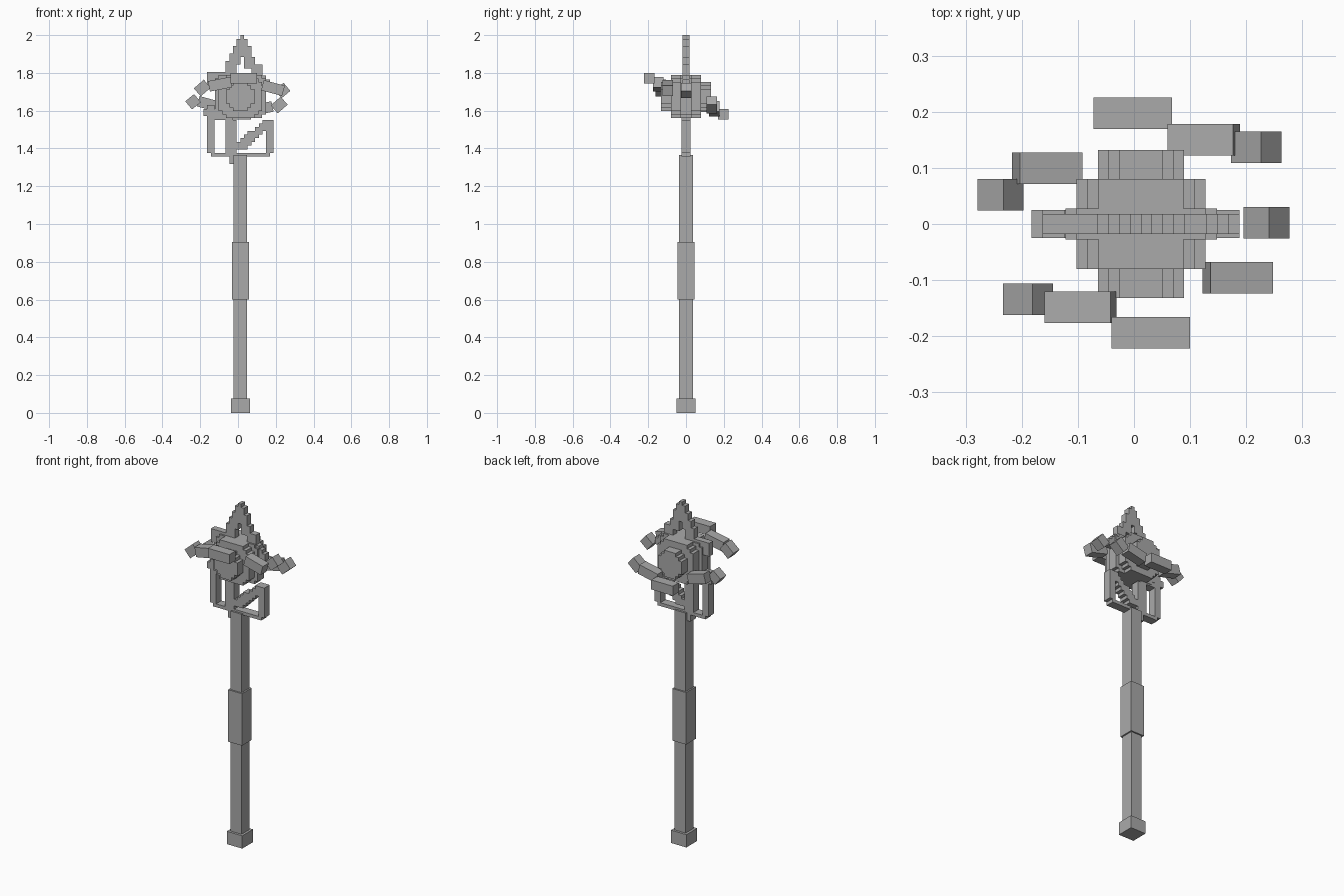
import bpy, bmesh
from math import radians
from mathutils import Matrix, Vector

old = bpy.data.objects.get("Cube")
if old:
    bpy.data.objects.remove(old)

grey = bpy.data.materials.new("plain grey")
grey.use_nodes = True
colour = (0.4, 0.4, 0.4, 1)
grey.diffuse_color = colour
grey.node_tree.nodes["Principled BSDF"].inputs["Base Color"].default_value = colour

CX = 0.0125      # axis of the shaft
ORB_Z = 1.675    # height of the orb centre
STEP = 0.0195    # size of one block


def add_box(bm, centre, half, turn=0):
    size = Matrix.Diagonal((*[2 * h for h in half], 1))
    spin = Matrix.Rotation(radians(turn), 4, "Y")
    bmesh.ops.create_cube(bm, size=1, matrix=Matrix.Translation(centre) @ spin @ size)


def finish(name, bm):
    mesh = bpy.data.meshes.new(name)
    bm.to_mesh(mesh)
    bm.free()
    mesh.materials.append(grey)
    bpy.context.collection.objects.link(bpy.data.objects.new(name, mesh))


def stroke_cells(points, width):
    """Grid cells (row, column) covered by a flat brush drawn along a path."""
    cells = set()
    for a, b in zip(points, points[1:]):
        for i in range(41):
            p = Vector(a).lerp(Vector(b), i / 40)
            first = round(p.x) - (width - 1) // 2
            cells.update((round(p.y), first + k) for k in range(width))
    return cells


# Square shaft, grip and pommel
for name, low, high, half in (("shaft", 0.04, 1.365, 0.036),
                              ("grip", 0.6, 0.905, 0.045),
                              ("pommel", 0, 0.075, 0.05)):
    bm = bmesh.new()
    add_box(bm, (CX, 0, (low + high) / 2), (half, half, (high - low) / 2))
    finish(name, bm)

# Blocky orb: stacked octagonal discs, wide at the middle
bm = bmesh.new()
for radius, depth in ((0.077, 0.132), (0.115, 0.08), (0.135, 0.028)):
    for i in range(3):
        wide, tall = radius - i * STEP, radius - (2 - i) * STEP
        add_box(bm, (CX, 0, ORB_Z), (wide, depth, min(tall, 0.115)))
finish("orb", bm)

# Flat stepped parts of the head: strokes as (column, row from the tip), brush width
crown = (
    (((10, 0), (10, 1)), 1),
    (((10, 1), (10, 2), (9, 4), (7, 8), (7, 10)), 3),
    (((10, 1), (10, 2), (11, 4), (12, 7), (14, 9), (14, 10), (17, 13), (17, 14)), 3),
    (((7, 10), (2, 10), (2, 12)), 3),
    (((6, 11), (2, 11)), 3),
    (((1, 12), (1, 13)), 2),
)
cradle = (
    (((1, 19), (1, 31), (2, 32), (16, 32), (17, 31), (17, 23)), 2),
    (((1, 20), (5, 21), (7, 23), (7, 32)), 3),
    (((1, 21), (6, 22)), 3),
    (((7, 32), (7, 34)), 2),
    (((17, 23), (14, 26), (10, 29), (9, 30)), 3),
)
for name, strokes, depth in (("crown", crown, 0.018), ("cradle", cradle, 0.025)):
    cells = set()
    for points, width in strokes:
        cells |= stroke_cells(points, width)
    bm = bmesh.new()
    for row, col in sorted(cells):
        if (row, col - 1) in cells:
            continue
        end = col
        while (row, end) in cells:
            end += 1
        x = CX + ((col + end) / 2 - 10) * STEP
        z = 2 - (row + 0.5) * STEP
        add_box(bm, (x, 0, z), ((end - col) * STEP / 2, depth, STEP / 2))
    finish(name, bm)

# Broken tilted ring of bars: centre, length, tilt
bars = (
    ((0.03, -0.194, 1.772), 0.14, 0),
    ((-0.095, -0.148, 1.74), 0.12, -11),
    ((-0.189, -0.134, 1.72), 0.07, -41),
    ((-0.238, 0.052, 1.647), 0.06, -39),
    ((-0.155, 0.099, 1.635), 0.115, 15),
    ((-0.002, 0.197, 1.58), 0.14, 0),
    ((0.124, 0.15, 1.61), 0.12, -12),
    ((0.218, 0.137, 1.63), 0.07, -41),
    ((0.236, 0.002, 1.707), 0.06, -40),
    ((0.185, -0.096, 1.72), 0.115, 15),
)
bm = bmesh.new()
for centre, length, tilt in bars:
    add_box(bm, centre, (length / 2, 0.028, 0.028), tilt)
finish("ring_bars", bm)
